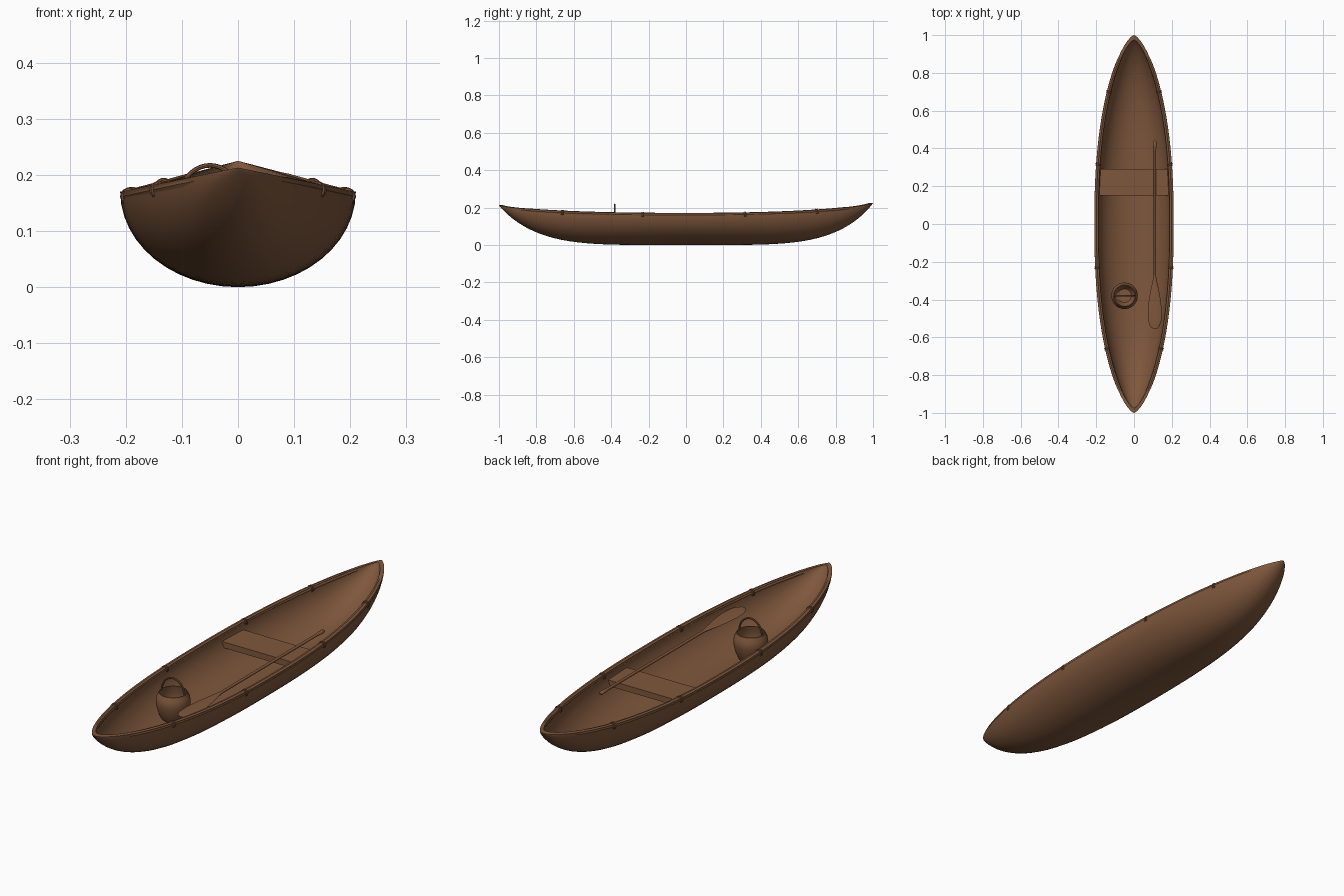
import bpy, bmesh, math
from mathutils import Vector, Matrix

if "Cube" in bpy.data.objects:
    bpy.data.objects.remove(bpy.data.objects["Cube"])

wood = bpy.data.materials.new("brown wood")
wood.diffuse_color = (0.21, 0.095, 0.045, 1)
wood.use_nodes = True
wood.node_tree.nodes["Principled BSDF"].inputs["Base Color"].default_value = wood.diffuse_color


def finish(name, bm, angle=40):
    bmesh.ops.remove_doubles(bm, verts=bm.verts, dist=1e-5)
    bmesh.ops.recalc_face_normals(bm, faces=bm.faces)
    me = bpy.data.meshes.new(name)
    bm.to_mesh(me)
    bm.free()
    ob = bpy.data.objects.new(name, me)
    bpy.context.collection.objects.link(ob)
    me.materials.append(wood)
    bpy.ops.object.select_all(action='DESELECT')
    ob.select_set(True)
    bpy.context.view_layer.objects.active = ob
    bpy.ops.object.shade_smooth_by_angle(angle=math.radians(angle))
    return ob


def skin(bm, rings, close_rings=True, caps=False, loop=False):
    """Bridge a list of equal-length point rings with quads."""
    vs = [[bm.verts.new(p) for p in r] for r in rings]
    n = len(vs[0])
    pairs = list(zip(vs, vs[1:])) + ([(vs[-1], vs[0])] if loop else [])
    for a, b in pairs:
        for i in range(n if close_rings else n - 1):
            k = (i + 1) % n
            bm.faces.new((a[i], a[k], b[k], b[i]))
    if caps:
        bm.faces.new(vs[0])
        bm.faces.new(vs[-1])


def tube(bm, pts, radii, sides=8, loop=False, up=Vector((0, 0, 1))):
    rings = []
    n = len(pts)
    for i, p in enumerate(pts):
        a = pts[i - 1] if (loop or i) else p
        b = pts[(i + 1) % n] if (loop or i < n - 1) else p
        d = (b - a).normalized()
        s = d.cross(up).normalized()
        u = s.cross(d)
        rings.append([p + radii[i] * (s * math.cos(t) + u * math.sin(t))
                      for t in (math.tau * k / sides for k in range(sides))])
    skin(bm, rings, caps=not loop, loop=loop)


# Hull shape rules along t = -1..1
def beam(t):
    return 0.21 * max(0, 1 - abs(t) ** 2.35) ** 0.68


def sheer(t):
    return 0.17 + (0.055 if t > 0 else 0.043) * (1 - beam(t) / 0.21)


def keel(t):
    return sheer(t) * abs(t) ** 4.6


# Hull: outer and inner elliptical shells joined by the rim
N, M = 56, 24
bm = bmesh.new()
rings = []
for j in range(N + 1):
    t = math.sin(math.pi * (j / N - 0.5))
    w, top, depth = beam(t), sheer(t), sheer(t) - keel(t)
    ring = []
    for sx, sy, sz, order in ((1, 1, 1, range(M + 1)),
                              (0.90, 0.975, 0.82, range(M, -1, -1))):
        for i in order:
            a = math.pi * i / M
            ring.append((w * sx * math.cos(a), t * sy,
                         top - depth * sz * math.sin(a)))
    rings.append(ring)
skin(bm, rings)
bmesh.ops.dissolve_degenerate(bm, dist=1e-5, edges=bm.edges)
finish("hull", bm)


# Rounded gunwale rails on both sides
def rail_point(side, t):
    return Vector((side * (beam(t) * 0.95 - 0.0005), t * 0.985, sheer(t) - 0.009))


bm = bmesh.new()
for side in (-1, 1):
    ts = [math.sin(math.pi * (j / N - 0.5) * 0.96) for j in range(N + 1)]
    tube(bm, [rail_point(side, t) for t in ts],
         [0.0112 * min(1, 0.15 + beam(t) / 0.11) for t in ts])
finish("gunwale_rails", bm)

# Lashings wrapped around the rails
bm = bmesh.new()
for side in (-1, 1):
    for t in (-0.67, -0.235, 0.32, 0.71):
        c = rail_point(side, t)
        d = (rail_point(side, t + 0.01) - rail_point(side, t - 0.01)).normalized()
        s = d.cross(Vector((0, 0, 1))).normalized()
        u = s.cross(d)
        for off in (-0.004, 0.004):
            pts = [c + d * off + 0.0125 * (s * math.cos(a) + u * math.sin(a))
                   for a in (math.tau * k / 14 for k in range(14))]
            tube(bm, pts, [0.003] * 14, 6, True, d)
finish("lashings", bm)

# Plank seat
bm = bmesh.new()
bmesh.ops.create_cube(bm, size=1, matrix=Matrix.Translation((-0.002, 0.22, 0.128))
                      @ Matrix.Diagonal((0.375, 0.14, 0.026, 1)))
finish("seat", bm)

# Paddle: one lofted form of (y, half width, half thickness)
stations = [(0.442, 0.004, 0.004), (0.436, 0.009, 0.007), (0.415, 0.010, 0.007),
            (0.39, 0.006, 0.006), (-0.27, 0.006, 0.006), (-0.30, 0.011, 0.006),
            (-0.34, 0.020, 0.005), (-0.40, 0.031, 0.004), (-0.46, 0.037, 0.004),
            (-0.51, 0.035, 0.004), (-0.54, 0.026, 0.003), (-0.555, 0.010, 0.002)]
bm = bmesh.new()
skin(bm, [[(0.11 + w * math.cos(a), y, 0.156 + h * math.sin(a))
           for a in (math.tau * k / 12 for k in range(12))]
          for y, w, h in stations], caps=True)
finish("paddle", bm)

# Basket: lathed wall, open at the top
bx, by = -0.05, -0.38
profile = [(0.001, 0.032), (0.040, 0.032), (0.050, 0.045), (0.062, 0.075),
           (0.069, 0.105), (0.070, 0.122), (0.067, 0.138), (0.060, 0.152),
           (0.058, 0.157), (0.054, 0.157), (0.055, 0.150), (0.062, 0.125),
           (0.060, 0.100), (0.050, 0.062), (0.036, 0.046), (0.001, 0.046)]
bm = bmesh.new()
skin(bm, [[(bx + r * math.cos(a), by + r * math.sin(a), z)
           for a in (math.tau * k / 32 for k in range(32))]
          for r, z in profile], caps=True)
finish("basket", bm)

# Basket handle arch
bm = bmesh.new()
arc = [Vector((bx + 0.056 * math.cos(a), by, 0.15 + 0.067 * math.sin(a)))
       for a in (math.pi * k / 20 for k in range(21))]
tube(bm, arc, [0.0042] * 21, 8, False, Vector((0, 1, 0)))
finish("basket_handle", bm)
